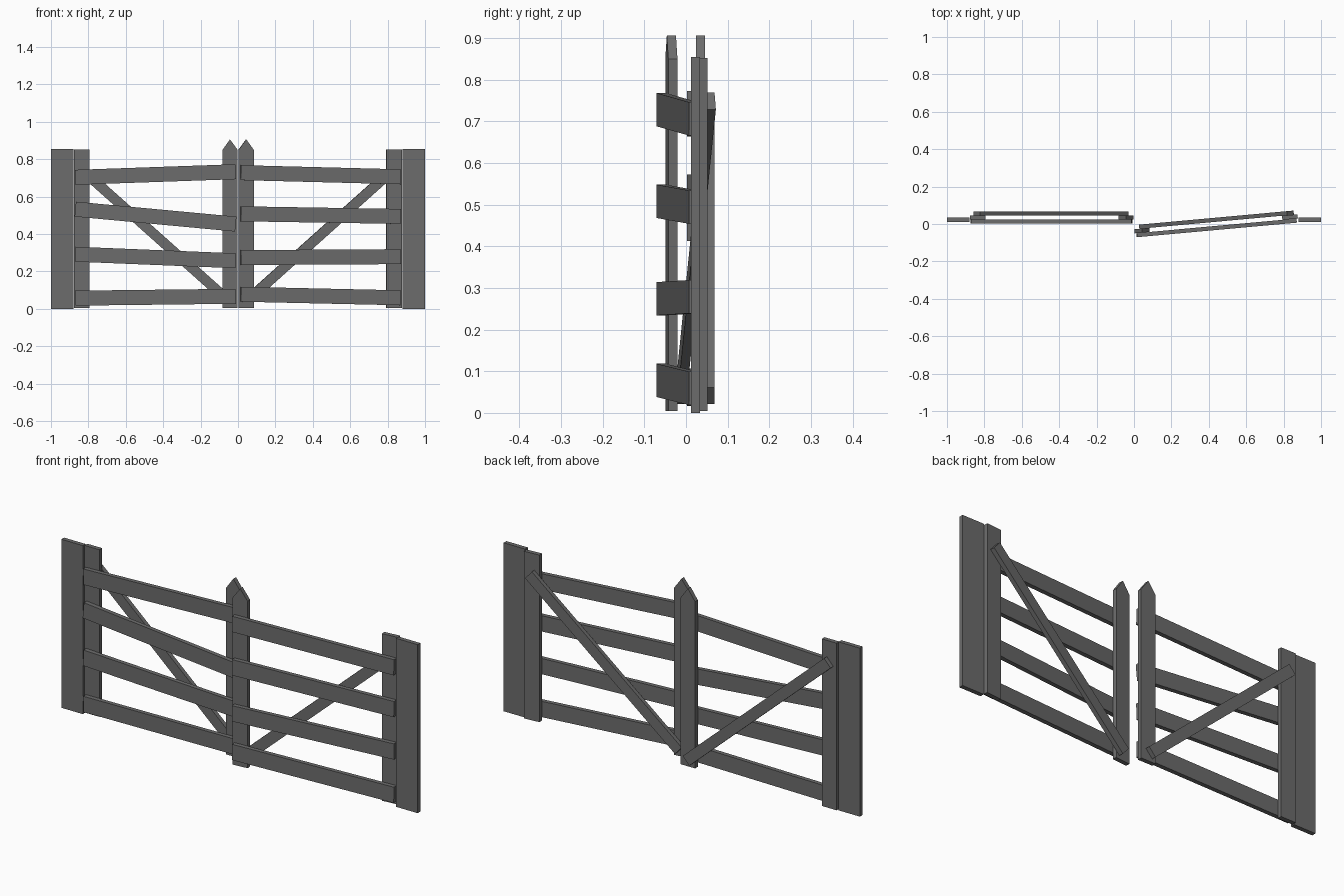
import bpy
import bmesh
import math
from mathutils import Matrix, Vector

cube = bpy.data.objects.get("Cube")
if cube:
    bpy.data.objects.remove(cube, do_unlink=True)

wood = bpy.data.materials.new("weathered_grey")
wood.use_nodes = True
GREY = (0.15, 0.15, 0.15, 1)
wood.diffuse_color = GREY
wood.node_tree.nodes["Principled BSDF"].inputs["Base Color"].default_value = GREY

THICK = 0.022   # board thickness
HINGE_X = 0.87  # where a leaf hangs


def board(name, outline, y, matrix=Matrix()):
    """Extrude an x-z outline backwards by one board thickness."""
    bm = bmesh.new()
    face = bm.faces.new([bm.verts.new((x, y, z)) for x, z in outline])
    new = bmesh.ops.extrude_face_region(bm, geom=[face])["geom"]
    moved = [v for v in new if isinstance(v, bmesh.types.BMVert)]
    bmesh.ops.translate(bm, verts=moved, vec=(0, THICK, 0))
    bm.transform(matrix)
    bmesh.ops.recalc_face_normals(bm, faces=bm.faces)
    mesh = bpy.data.meshes.new(name)
    bm.to_mesh(mesh)
    bm.free()
    mesh.materials.append(wood)
    obj = bpy.data.objects.new(name, mesh)
    bpy.context.collection.objects.link(obj)
    return obj


def rect(x0, x1, z0, z1):
    return [(x0, z0), (x1, z0), (x1, z1), (x0, z1)]


def plank(start, end, width):
    """Square-ended plank outline along a centre line."""
    a, b = Vector(start), Vector(end)
    d = (b - a).normalized()
    n = Vector((-d.y, d.x)) * width / 2
    return [a - n, b - n, b + n, a + n]


def gate_leaf(side, label, rails, matrix):
    s = side
    # crooked rails on the front
    for i, (inner, outer) in enumerate(rails):
        line = plank((s * 0.012, inner), (s * HINGE_X, outer), 0.08)
        board(f"{label}_rail_{i + 1}", line, 0, matrix)
    # hinge stile and pointed meeting stile behind the rails
    board(f"{label}_hinge_stile", rect(s * 0.795, s * 0.878, 0.004, 0.852), THICK, matrix)
    picket = [(s * 0.002, 0.004), (s * 0.083, 0.004), (s * 0.083, 0.85),
              (s * 0.043, 0.906), (s * 0.002, 0.85)]
    board(f"{label}_meeting_stile", picket, THICK, matrix)
    # diagonal brace at the back
    brace = plank((s * 0.047, 0.041), (s * 0.841, 0.749), 0.054)
    board(f"{label}_brace", brace, 2 * THICK, matrix)


# closed leaf
gate_leaf(-1, "right_leaf",
          [(0.733, 0.703), (0.453, 0.533), (0.257, 0.292), (0.067, 0.057)],
          Matrix.Translation((0, 0.002, 0)))

# slightly open leaf, swung about its hinge
swing = (Matrix.Translation((HINGE_X, 0.007, 0))
         @ Matrix.Rotation(math.radians(5.2), 4, "Z")
         @ Matrix.Translation((-HINGE_X, 0, 0)))
gate_leaf(1, "left_leaf",
          [(0.728, 0.706), (0.508, 0.494), (0.274, 0.279), (0.078, 0.059)],
          swing)

# fixed outer posts
for s, label in ((-1, "right"), (1, "left")):
    board(f"{label}_post", rect(s * 0.88, s * 1.0, 0, 0.855), 0.012)
